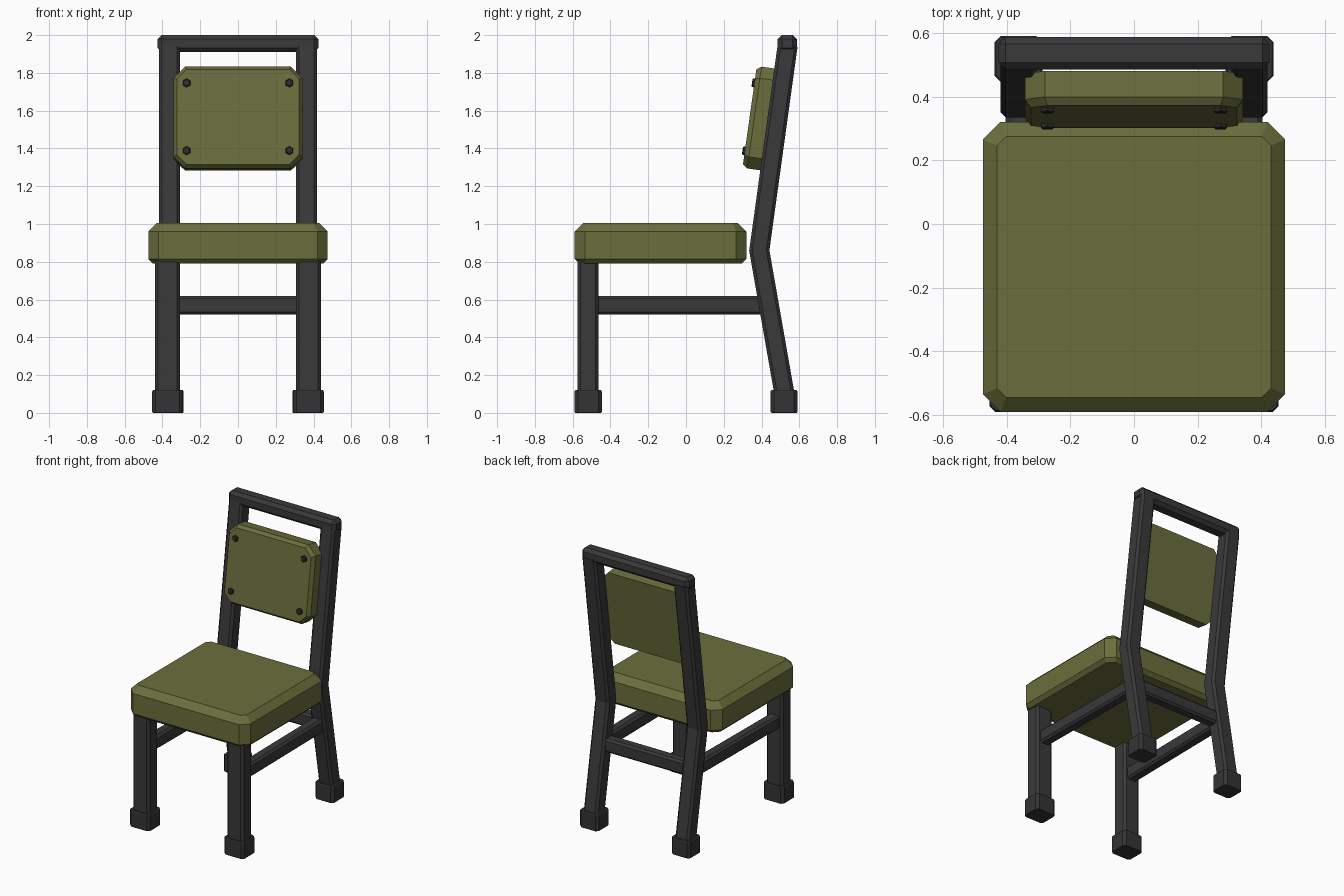
import bpy, bmesh, math
from mathutils import Vector, Matrix

cube = bpy.data.objects.get("Cube")
if cube:
    bpy.data.objects.remove(cube, do_unlink=True)


def material(name, color):
    m = bpy.data.materials.new(name)
    m.use_nodes = True
    m.diffuse_color = (*color, 1)
    m.node_tree.nodes["Principled BSDF"].inputs["Base Color"].default_value = (*color, 1)
    return m


OLIVE = material("olive padding", (0.147, 0.156, 0.045))
FRAME = material("dark frame", (0.041, 0.041, 0.042))
RUBBER = material("foot rubber", (0.034, 0.034, 0.034))
BOLT = material("bolt metal", (0.025, 0.025, 0.026))


def octagon(hx, hy, cut):
    """Rectangle outline with cut corners, counter-clockwise."""
    return [(hx, -hy + cut), (hx, hy - cut), (hx - cut, hy), (-hx + cut, hy),
            (-hx, hy - cut), (-hx, -hy + cut), (-hx + cut, -hy), (hx - cut, -hy)]


def loft(name, rings, mat):
    """Skin a stack of equal rings and cap both ends."""
    bm = bmesh.new()
    loops = [[bm.verts.new(p) for p in ring] for ring in rings]
    n = len(loops[0])
    for a, b in zip(loops, loops[1:]):
        for i in range(n):
            j = (i + 1) % n
            bm.faces.new((a[i], a[j], b[j], b[i]))
    bm.faces.new(loops[0][::-1])
    bm.faces.new(loops[-1])
    bmesh.ops.recalc_face_normals(bm, faces=bm.faces)
    mesh = bpy.data.meshes.new(name)
    bm.to_mesh(mesh)
    bm.free()
    mesh.materials.append(mat)
    obj = bpy.data.objects.new(name, mesh)
    bpy.context.collection.objects.link(obj)
    return obj


def slab(name, hx, hy, cut, layers, mat, matrix=Matrix()):
    """Cut-corner block; layers are (height, inset) pairs."""
    rings = []
    for z, inset in layers:
        outline = octagon(hx - inset, hy - inset, cut - inset * 0.586)
        rings.append([matrix @ Vector((x, y, z)) for x, y in outline])
    return loft(name, rings, mat)


def bar(name, path, side, width, depth, cut, mat):
    """Chamfered bar along a flat path with mitred bends."""
    pts = [Vector(p) for p in path]
    side = Vector(side)
    dirs = [(b - a).normalized() for a, b in zip(pts, pts[1:])]
    rings = []
    for i, p in enumerate(pts):
        before, after = dirs[max(i - 1, 0)], dirs[min(i, len(dirs) - 1)]
        tangent = (before + after).normalized()
        normal = tangent.cross(side) / tangent.dot(after)
        rings.append([p + side * u + normal * v
                      for u, v in octagon(width / 2, depth / 2, cut)])
    return loft(name, rings, mat)


# Seat cushion
slab("seat", 0.475, 0.455, 0.055,
     [(0.79, 0.025), (0.815, 0), (0.96, 0), (1.005, 0.045)],
     OLIVE, Matrix.Translation((0, -0.135, 0)))

# Backrest pad and its bolts share one tilted frame, origin on the front face
tilt = Matrix.Translation((0, 0.337, 1.567)) @ Matrix.Rotation(math.radians(82), 4, 'X')
slab("backrest", 0.342, 0.272, 0.062, [(-0.107, 0), (-0.025, 0), (0, 0.018)], OLIVE, tilt)
for sx, across in ((1, "left"), (-1, "right")):
    for sy, level in ((1, "upper"), (-1, "lower")):
        rings = []
        for z, r in ((-0.01, 0.023), (0.009, 0.023), (0.013, 0.018)):
            rings.append([tilt @ Vector((sx * 0.272 + r * math.sin(k * math.pi / 3),
                                         sy * 0.181 + r * math.cos(k * math.pi / 3), z))
                          for k in range(6)])
        loft(f"{level}_{across}_bolt", rings, BOLT)

# Legs, posts, feet and side stretchers
X, Y = (1, 0, 0), (0, 1, 0)
for s, label in ((1, "left"), (-1, "right")):
    fx, bx = s * 0.373, s * 0.363
    bar(f"front_{label}_leg", [(fx, -0.518, 0.05), (fx, -0.518, 0.82)],
        X, 0.132, 0.112, 0.016, FRAME)
    bar(f"back_{label}_post", [(bx, 0.53, 0.05), (bx, 0.388, 0.86), (bx, 0.538, 1.945)],
        X, 0.112, 0.106, 0.016, FRAME)
    bar(f"{label}_stretcher", [(fx, -0.5, 0.57), (bx, 0.43, 0.57)],
        X, 0.08, 0.098, 0.014, FRAME)
    foot = [(0, 0.004), (0.006, 0), (0.114, 0), (0.12, 0.004)]
    slab(f"front_{label}_foot", 0.081, 0.072, 0.018, foot, RUBBER,
         Matrix.Translation((fx, -0.518, 0)))
    slab(f"back_{label}_foot", 0.075, 0.071, 0.018, foot, RUBBER,
         Matrix.Translation((bx, 0.519, 0)))

# Cross rails
bar("back_stretcher", [(-0.34, 0.434, 0.57), (0.34, 0.434, 0.57)],
    Y, 0.08, 0.098, 0.014, FRAME)
bpy.ops.mesh.primitive_cube_add(size=1, location=(0, 0.536, 1.956))
rail = bpy.context.object
rail.name = "top_rail"
rail.scale = (0.85, 0.102, 0.09)
bpy.ops.object.transform_apply(location=False, rotation=False, scale=True)
bevel = rail.modifiers.new("chamfer", 'BEVEL')
bevel.width = 0.022
bevel.segments = 1
rail.data.materials.append(FRAME)
